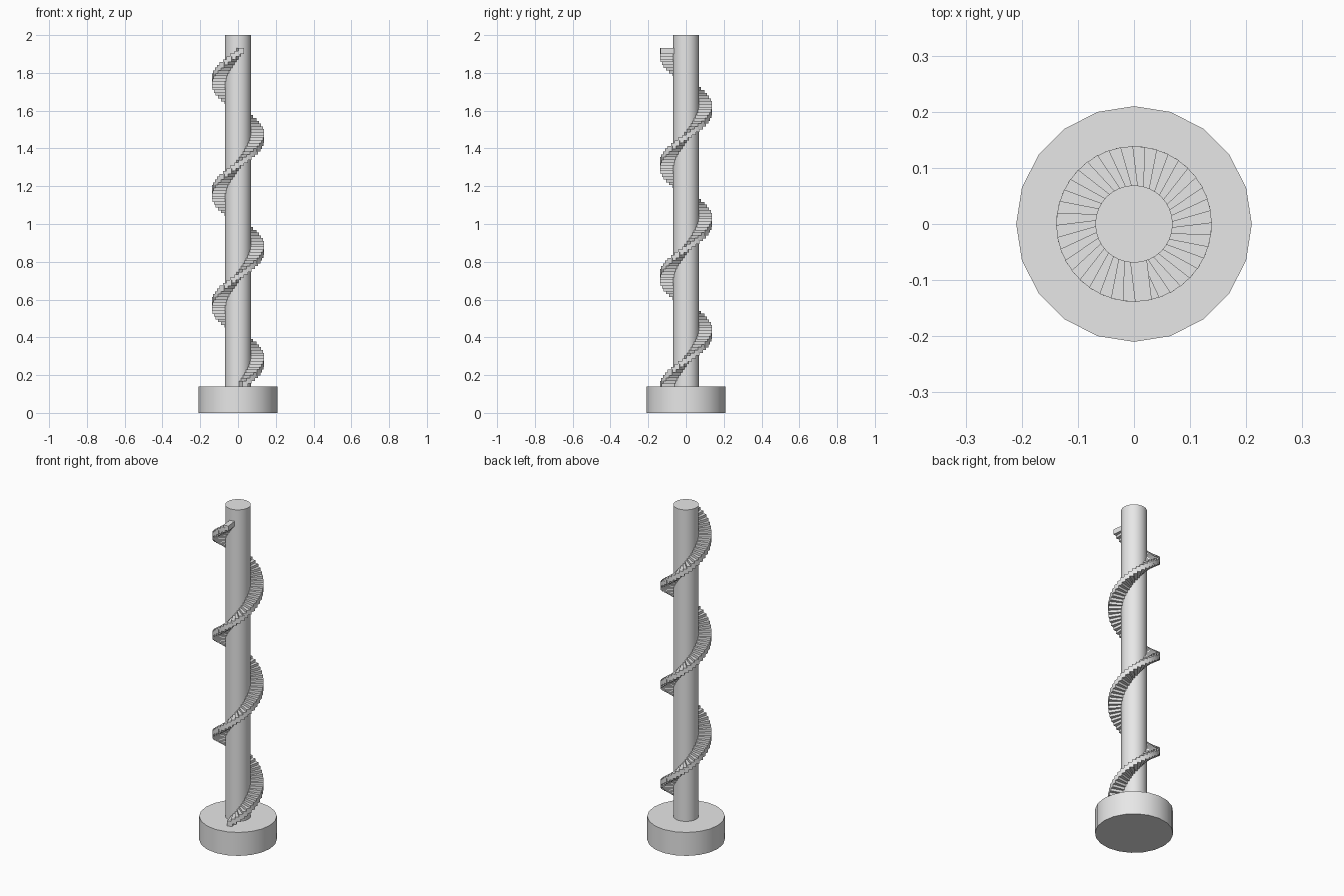
import bpy
import math
from mathutils import Matrix, Vector

cube = bpy.data.objects.get("Cube")
if cube:
    bpy.data.objects.remove(cube, do_unlink=True)

grey = bpy.data.materials.new("plain_grey")
grey.use_nodes = True
colour = (0.8, 0.8, 0.8, 1)
grey.diffuse_color = colour
grey.node_tree.nodes["Principled BSDF"].inputs["Base Color"].default_value = colour

BASE_TOP = 0.14
HEIGHT = 2.0
PER_TURN = 40
TURNS = 3
PITCH = 0.592
STEP_SIZE = Vector((0.088, 0.03, 0.03))   # radial, tangential, vertical
STEP_OUTER = 0.138
START_ANGLE = math.radians(-74)


def cylinder(name, radius, bottom, top, sides):
    bpy.ops.mesh.primitive_cylinder_add(
        vertices=sides, radius=radius, depth=top - bottom,
        location=(0, 0, (bottom + top) / 2))
    obj = bpy.context.object
    obj.name = name
    obj.data.materials.append(grey)
    bpy.ops.object.shade_smooth_by_angle(angle=math.radians(30))
    return obj


# Round foot and central pole
cylinder("base", 0.21, 0, BASE_TOP, 20)
cylinder("pole", 0.069, BASE_TOP, HEIGHT, 32)

# One block shared by every tread
bpy.ops.mesh.primitive_cube_add(size=1)
first_step = bpy.context.object
step_mesh = first_step.data
step_mesh.name = "step"
step_mesh.transform(
    Matrix.Translation((STEP_OUTER - STEP_SIZE.x / 2, 0, STEP_SIZE.z / 2))
    @ Matrix.Diagonal((*STEP_SIZE, 1)))
step_mesh.materials.append(grey)

# Spiral staircase, climbing anticlockwise
for i in range(PER_TURN * TURNS):
    if i == 0:
        step = first_step
    else:
        step = bpy.data.objects.new("step", step_mesh)
        bpy.context.collection.objects.link(step)
    step.name = f"step_{i + 1}"
    step.location.z = BASE_TOP + i * PITCH / PER_TURN
    step.rotation_euler.z = START_ANGLE + i * math.tau / PER_TURN
